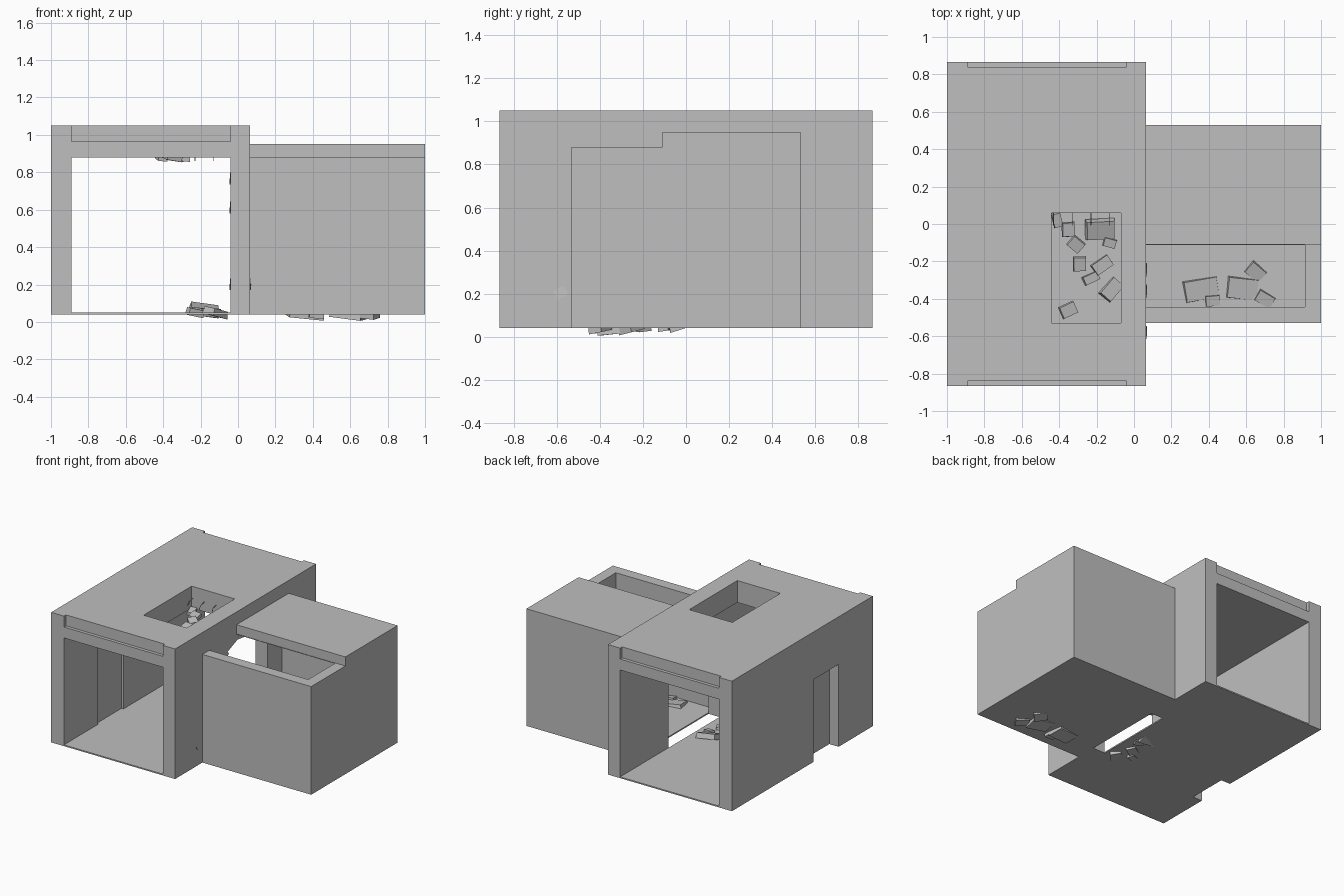
import bpy, bmesh, math, random
from mathutils import Matrix, Vector, Euler

if "Cube" in bpy.data.objects:
    bpy.data.objects.remove(bpy.data.objects["Cube"])

random.seed(4)
concrete = bpy.data.materials.new("grey concrete")
concrete.diffuse_color = (0.52, 0.52, 0.52, 1)
concrete.use_nodes = True
concrete.node_tree.nodes["Principled BSDF"].inputs["Base Color"].default_value = concrete.diffuse_color


def make(name, bm):
    bmesh.ops.recalc_face_normals(bm, faces=bm.faces)
    me = bpy.data.meshes.new(name)
    bm.to_mesh(me)
    bm.free()
    me.materials.append(concrete)
    ob = bpy.data.objects.new(name, me)
    bpy.context.collection.objects.link(ob)
    return ob


def prism(name, yz, x0, x1):
    """Side profile extruded along x."""
    bm = bmesh.new()
    face = bm.faces.new([bm.verts.new((x0, y, z)) for y, z in yz])
    ext = bmesh.ops.extrude_face_region(bm, geom=[face])
    # The starting face is kept as the closing cap
    bmesh.ops.translate(bm, vec=(x1 - x0, 0, 0),
                        verts=[v for v in ext["geom"] if isinstance(v, bmesh.types.BMVert)])
    return make(name, bm)


def box(name, x, y, z):
    """Box from its (min, max) ranges."""
    return prism(name, [(y[0], z[0]), (y[1], z[0]), (y[1], z[1]), (y[0], z[1])], *x)


def cut(target, cutter):
    cutter.hide_render = True
    cutter.hide_viewport = True
    cutter.display_type = 'WIRE'
    mod = target.modifiers.new("cut", 'BOOLEAN')
    mod.operation = 'DIFFERENCE'
    mod.solver = 'EXACT'
    mod.object = cutter


def chunk(name, loc, size, rot):
    """Tapered, tilted lump of broken concrete."""
    bm = bmesh.new()
    bmesh.ops.create_cube(bm, size=1)
    for v in bm.verts:
        if v.co.z > 0:
            v.co.x *= 0.92
            v.co.y *= 0.9
    m = Matrix.Translation(loc) @ Euler([math.radians(a) for a in rot]).to_matrix().to_4x4()
    bmesh.ops.transform(bm, matrix=m @ Matrix.Diagonal((*size, 1)), verts=bm.verts)
    return make(name, bm)


def scatter(name, z, thick, spots):
    """Chunks at (x, y, width, depth, turn), each with a small random tilt."""
    for x, y, w, d, turn in spots:
        tilt = (random.uniform(5, 11), random.uniform(5, 11), turn)
        chunk(name, (x, y, z), (w, d, thick), tilt)


def rod(name, a, b, r=0.0025):
    a, b = Vector(a), Vector(b)
    bm = bmesh.new()
    bmesh.ops.create_cone(bm, cap_ends=True, segments=6, radius1=r, radius2=r, depth=(b - a).length)
    m = Matrix.Translation((a + b) / 2) @ (b - a).to_track_quat('Z', 'Y').to_matrix().to_4x4()
    bmesh.ops.transform(bm, matrix=m, verts=bm.verts)
    return make(name, bm)


# Main hall: open tunnel with a thin floor
hall = box("hall", (-1, 0.065), (-0.865, 0.865), (0.04, 1.05))
cut(hall, box("tunnel_cutter", (-0.89, -0.04), (-1, 1), (0.05, 0.88)))
# Hole broken through the roof
cut(hall, box("roof_hole_cutter", (-0.44, -0.07), (-0.53, 0.06), (0.8, 1.2)))
# Shallow recess above both openings
for name, s in (("front", -1), ("back", 1)):
    y = sorted((s * 0.84, s * 0.95))
    cut(hall, box(name + "_recess_cutter", (-0.89, -0.04), y, (0.965, 1.2)))
# Side door: deep recess outside, shallow inside
cut(hall, box("outer_door_cutter", (-1.1, -0.92), (-0.445, -0.135), (-0.1, 0.68)))
cut(hall, box("inner_door_cutter", (-0.907, -0.8), (-0.445, -0.135), (0.05, 0.68)))
# Breach between hall and side room, threshold missing
cut(hall, prism("breach_cutter", [(-0.37, -0.1), (0.27, -0.1), (0.27, 0.7), (0.15, 0.8),
                                  (-0.1, 0.83), (-0.25, 0.77), (-0.37, 0.6)], -0.041, 0.2))

# Side room with a stepped, partly open roof
room = prism("side_room", [(-0.53, 0.04), (0.53, 0.04), (0.53, 0.95), (-0.11, 0.95),
                           (-0.11, 0.88), (-0.53, 0.88)], 0.065, 1)
cut(room, prism("room_cutter", [(-0.445, 0.05), (0.445, 0.05), (0.445, 0.875), (-0.112, 0.875),
                                (-0.112, 1.1), (-0.445, 1.1)], -0.1, 0.915))

# Rubble on both floors and hanging under the roof hole
scatter("room_rubble", 0.042, 0.04, [
    (0.36, -0.35, 0.19, 0.12, 10), (0.42, -0.41, 0.08, 0.06, 5), (0.58, -0.345, 0.17, 0.12, -6),
    (0.65, -0.255, 0.1, 0.08, -40), (0.7, -0.4, 0.1, 0.07, -30)])
scatter("hall_rubble", 0.05, 0.04, [
    (-0.13, -0.1, 0.07, 0.05, -15), (-0.17, -0.22, 0.11, 0.07, 35),
    (-0.23, -0.29, 0.09, 0.05, 25), (-0.12, -0.35, 0.12, 0.08, 50)])
scatter("ceiling_rubble", 0.878, 0.025, [
    (-0.41, 0.02, 0.05, 0.08, 15), (-0.35, -0.03, 0.07, 0.08, 3), (-0.31, -0.11, 0.08, 0.07, -40),
    (-0.29, -0.215, 0.07, 0.08, 2), (-0.35, -0.46, 0.09, 0.07, 25)])
chunk("large_hall_rubble", (-0.18, -0.03, 0.065), (0.16, 0.11, 0.04), (18, 8, 3))

# Shards wedged in the broken wall
for y, z in ((-0.585, 0.21), (-0.365, 0.62), (-0.25, 0.775)):
    chunk("wall_shard", (0.012, y, z), (0.113, 0.06, 0.06), (28, 0, 0))

# Bent reinforcing rods at the roof hole
for i in range(4):
    x = -0.43 + 0.1 * i
    end = 0.925 if i < 2 else 0.86
    rod("reinforcing_rod", (x, 0.065, 0.96), (x, 0.02, 0.95))
    rod("reinforcing_rod_tip", (x, 0.02, 0.95), (x, -0.005, end))
